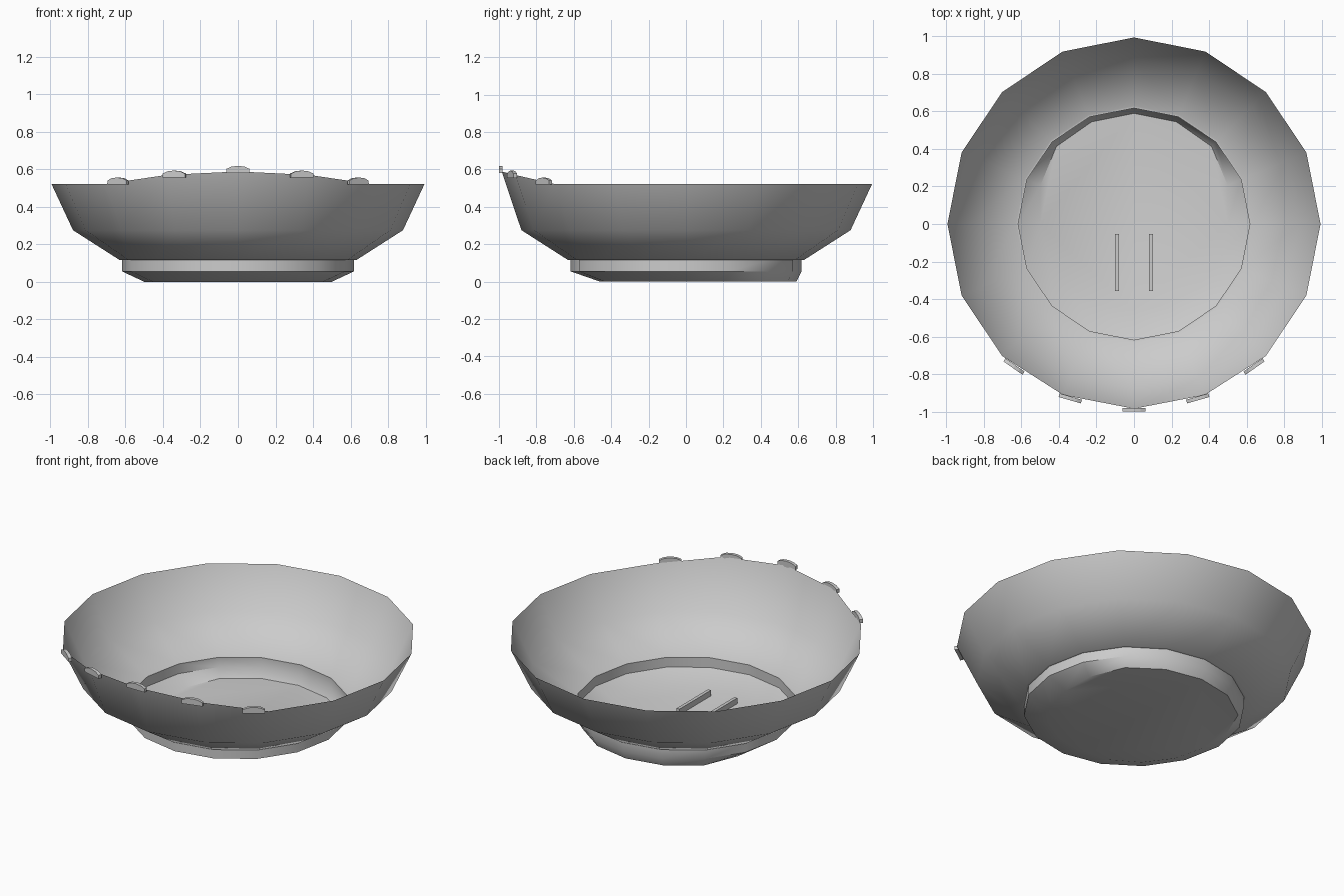
import bpy, bmesh, math
from mathutils import Matrix, Vector

if "Cube" in bpy.data.objects:
    bpy.data.objects.remove(bpy.data.objects["Cube"])

SIDES = 16


def finish(name, bm, angle=None):
    bmesh.ops.recalc_face_normals(bm, faces=bm.faces)
    me = bpy.data.meshes.new(name)
    bm.to_mesh(me)
    bm.free()
    ob = bpy.data.objects.new(name, me)
    bpy.context.collection.objects.link(ob)
    if angle:
        bpy.ops.object.select_all(action='DESELECT')
        bpy.context.view_layer.objects.active = ob
        ob.select_set(True)
        bpy.ops.object.shade_smooth_by_angle(angle=math.radians(angle))
    return ob


def loft(name, rings, cap=False, angle=40):
    """Join rings given as functions of the side index -> (radius, height)."""
    bm = bmesh.new()
    rows = []
    for ring in rings:
        row = []
        for i in range(SIDES):
            a = math.tau * i / SIDES - math.pi / 2   # side 0 faces the front
            r, z = ring(min(i, SIDES - i))
            row.append(bm.verts.new((r * math.cos(a), r * math.sin(a), z)))
        rows.append(row)
    for lo, hi in zip(rows, rows[1:]):
        for i in range(SIDES):
            j = (i + 1) % SIDES
            bm.faces.new((lo[i], lo[j], hi[j], hi[i]))
    if cap:
        bm.faces.new(rows[0][::-1])
    return finish(name, bm, angle)


# Bowl wall, with the rim raised at the front
rim_rise = {0: (0.985, 0.588), 1: (0.987, 0.57)}
loft("bowl_wall", [
    lambda k: (0.618, 0.115),
    lambda k: (0.63, 0.115),
    lambda k: (0.88, 0.275),
    lambda k: rim_rise.get(k, (0.995, 0.522)),
])

# Base cup: steep at the back, sloping at the front
floor_radius = [0.46, 0.47, 0.48, 0.49, 0.50, 0.54, 0.585, 0.59, 0.59]
loft("base_cup", [
    lambda k: (floor_radius[k], 0.0),
    lambda k: (0.618, 0.055),
    lambda k: (0.618, 0.115),
], cap=True)

# Two thin bars on the floor
for side in (-1, 1):
    bm = bmesh.new()
    bmesh.ops.create_cube(bm, size=1, matrix=Matrix.Translation((side * 0.09, -0.205, 0.02))
                          @ Matrix.Diagonal((0.02, 0.305, 0.035, 1)))
    finish("floor_bar", bm)

# Rounded tabs along the front rim
profile = [(-0.062, 0), (0.062, 0), (0.062, 0.022), (0.035, 0.034),
           (0, 0.038), (-0.035, 0.034), (-0.062, 0.022)]


def tab(x, y, z, turn):
    bm = bmesh.new()
    face = bm.faces.new([bm.verts.new((px, -0.01, pz)) for px, pz in profile])
    ext = bmesh.ops.extrude_face_region(bm, geom=[face])
    verts = [v for v in ext["geom"] if isinstance(v, bmesh.types.BMVert)]
    bmesh.ops.translate(bm, verts=verts, vec=Vector((0, 0.02, 0)))
    bm.transform(Matrix.Translation((x, y, z)) @ Matrix.Rotation(turn, 4, 'Z'))
    finish("rim_tab", bm)


tab(0, -0.99, 0.58, 0)
for s in (-1, 1):
    tab(s * 0.34, -0.93, 0.555, s * math.radians(16))
    tab(s * 0.64, -0.76, 0.518, s * math.radians(35))
